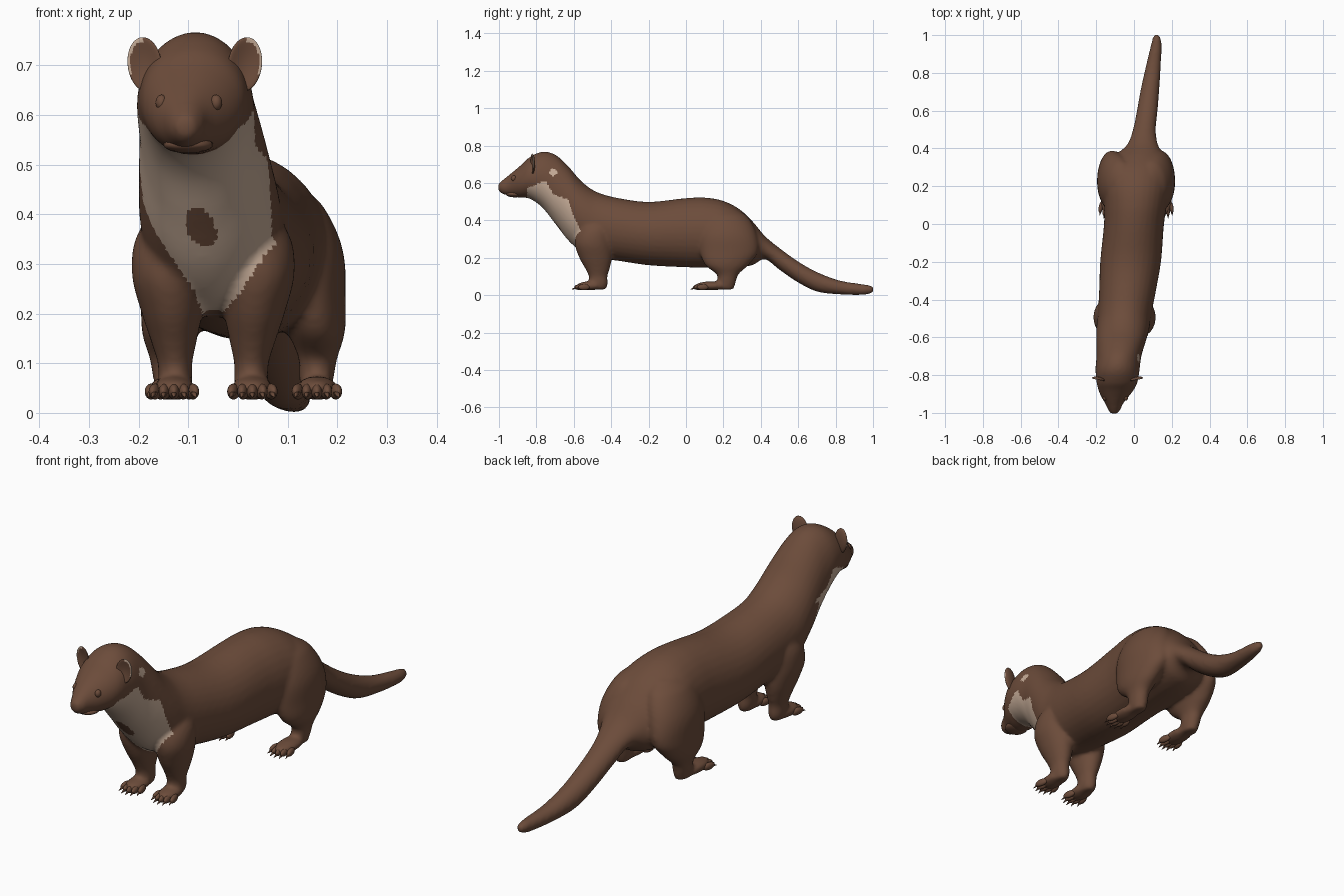
import bpy, bmesh, math
from mathutils import Matrix, Vector

if "Cube" in bpy.data.objects:
    bpy.data.objects.remove(bpy.data.objects["Cube"])


def material(name, rgb):
    m = bpy.data.materials.new(name)
    m.diffuse_color = (*rgb, 1)
    m.use_nodes = True
    m.node_tree.nodes["Principled BSDF"].inputs["Base Color"].default_value = m.diffuse_color
    return m


BROWN = material("brown fur", (0.15, 0.072, 0.043))
CREAM = material("cream fur", (0.56, 0.41, 0.31))


def resample(table, steps=5):
    """Smooth cubic curve through table rows; the first column is the parameter."""
    def slope(i, k):
        a, b = table[max(i - 1, 0)], table[min(i + 1, len(table) - 1)]
        return (b[k] - a[k]) / (b[0] - a[0])
    rows = []
    for i in range(len(table) - 1):
        p, q = table[i], table[i + 1]
        h = q[0] - p[0]
        for s in range(steps):
            t = s / steps
            row = [p[0] + h * t]
            for k in range(1, len(p)):
                row.append((2*t**3 - 3*t**2 + 1) * p[k] + (t**3 - 2*t**2 + t) * h * slope(i, k)
                           + (3*t**2 - 2*t**3) * q[k] + (t**3 - t**2) * h * slope(i + 1, k))
            rows.append(row)
    rows.append(list(table[-1]))
    return rows


def loft(bm, rings):
    """Closed skin over rings of points."""
    loops = [[bm.verts.new(p) for p in r] for r in rings]
    n = len(loops[0])
    faces = [bm.faces.new(loops[0]), bm.faces.new(loops[-1])]
    for a, b in zip(loops, loops[1:]):
        for i in range(n):
            faces.append(bm.faces.new((a[i], a[(i + 1) % n], b[(i + 1) % n], b[i])))
    bmesh.ops.recalc_face_normals(bm, faces=faces)


def ellipsoid(bm, centre, radii, rot=Matrix()):
    m = Matrix.Translation(centre) @ rot @ Matrix.Diagonal((*radii, 1))
    return bmesh.ops.create_uvsphere(bm, u_segments=20, v_segments=12, radius=1, matrix=m)["verts"]


def finish(bm, name):
    me = bpy.data.meshes.new(name)
    bm.to_mesh(me)
    bm.free()
    me.materials.append(BROWN)
    me.materials.append(CREAM)
    me.shade_smooth()
    ob = bpy.data.objects.new(name, me)
    bpy.context.collection.objects.link(ob)
    return ob


ANGLES = [2 * math.pi * i / 32 for i in range(32)]

# Trunk from nose to tail tip: y, centre x, half width, top z, bottom z
trunk = [
    (-1.004, -.105, .018, .597, .560), (-.985, -.105, .032, .612, .543),
    (-.95, -.105, .048, .640, .532), (-.92, -.102, .069, .664, .526),
    (-.88, -.095, .093, .698, .520), (-.84, -.09, .108, .735, .518),
    (-.77, -.087, .117, .767, .470), (-.70, -.08, .119, .752, .383),
    (-.63, -.07, .130, .690, .293), (-.56, -.06, .140, .610, .233),
    (-.48, -.05, .142, .553, .200), (-.36, -.035, .150, .519, .183),
    (-.20, -.018, .161, .499, .160), (0, 0, .159, .519, .149),
    (.10, .008, .166, .522, .147), (.20, .013, .175, .504, .147),
    (.29, .02, .166, .457, .150), (.36, .03, .130, .390, .162),
    (.42, .045, .082, .318, .193), (.50, .055, .061, .252, .135),
    (.60, .07, .055, .180, .067), (.70, .083, .050, .124, .019),
    (.82, .10, .041, .079, .004), (.95, .118, .028, .058, .001),
    (.99, .12, .019, .051, .010), (1.004, .12, .010, .042, .020)]
# Legs: z, sideways offset from the axis, y, half width, half depth
front_leg = [
    (.43, .055, -.47, .04, .05), (.36, .075, -.485, .078, .09), (.28, .087, -.495, .077, .10),
    (.20, .083, -.483, .061, .088), (.14, .079, -.473, .045, .065),
    (.10, .077, -.470, .035, .050), (.06, .076, -.468, .034, .050), (.03, .076, -.468, .025, .04)]
hind_leg = [
    (.46, .06, .20, .05, .07), (.42, .08, .21, .078, .12), (.33, .112, .222, .088, .155),
    (.23, .133, .23, .073, .155), (.16, .147, .218, .057, .115), (.11, .15, .222, .039, .058),
    (.07, .147, .217, .035, .050), (.03, .145, .212, .028, .042)]
# leg table, axis x, palm y, palm half length, toe y
LEGS = [(front_leg, -.05, -.515, .072, -.565), (hind_leg, .011, .135, .09, .07)]

body = bmesh.new()
loft(body, [[(cx + w * math.cos(a), y, (t + b) / 2 + (t - b) / 2 * math.sin(a)) for a in ANGLES]
            for y, cx, w, t, b in resample(trunk)])
toes, claws = bmesh.new(), bmesh.new()
for table, axis, palm_y, palm_l, toe_y in LEGS:
    for side in (-1, 1):
        loft(body, [[(axis + side * o + rx * math.cos(a), y + ry * math.sin(a), z) for a in ANGLES]
                    for z, o, y, rx, ry in resample(table)])
        fx = axis + side * (table[-1][1] + .003)
        ellipsoid(body, (fx, palm_y, .05), (.043, palm_l, .024))
        # Five toes with claws, fanned and stepped back at the sides
        for i in range(-2, 3):
            ty = toe_y + .005 * i * i
            turn = Matrix.Rotation(.1 * i, 4, 'Z')
            ellipsoid(toes, (fx + i * .019, ty, .043), (.0115, .032, .016), turn)
            m = (Matrix.Translation((fx + i * .0212, ty - .033, .036)) @ turn
                 @ Matrix.Rotation(math.radians(108), 4, 'X'))
            bmesh.ops.create_cone(claws, cap_ends=True, segments=8, radius1=.007, radius2=.001,
                                  depth=.026, matrix=m)
finish(toes, "toes")
finish(claws, "claws")

# Fuse trunk and legs into one smooth skin
skin = finish(body, "body")
rm = skin.modifiers.new("fuse", 'REMESH')
rm.mode, rm.voxel_size = 'VOXEL', .009
sm = skin.modifiers.new("soften", 'SMOOTH')
sm.factor, sm.iterations = .5, 7
fused = bpy.data.meshes.new_from_object(skin.evaluated_get(bpy.context.evaluated_depsgraph_get()))
skin.modifiers.clear()
skin.data = fused
fused.materials.clear()
fused.materials.append(BROWN)
fused.materials.append(CREAM)
fused.shade_smooth()


def lookup(table, z):
    for a, b in zip(table, table[1:]):
        if a[0] <= z <= b[0]:
            t = (z - a[0]) / (b[0] - a[0])
            return [p + (q - p) * t for p, q in zip(a, b)]


# Throat bib: z, left x, right x, rearmost y
bib = [(.20, -.07, -.03, -.5), (.25, -.09, .01, -.52), (.30, -.125, .04, -.55),
       (.36, -.165, .095, -.57), (.42, -.19, .08, -.60), (.51, -.20, .07, -.63),
       (.54, -.20, .06, -.71), (.61, -.21, .05, -.75)]


def is_cream(c, n):
    if c.x > 0 and math.hypot(c.y + .71, c.z - .657) < .02:      # spot behind the ear
        return True
    row = lookup(bib, c.z)
    if not row or n.y > .25 or c.y < -.85 or c.z > .567 + (c.y + .86) * .42:
        return False
    if math.hypot((c.x + .075 + (c.z - .375) * .25) / .03, (c.z - .375) / .04) < 1:  # brown chest spot
        return False
    return row[1] < c.x < row[2] and c.y < row[3]


for p in fused.polygons:
    p.material_index = int(is_cream(p.center, p.normal))

# Ears: cupped discs with a pale outer rim
for side, name in ((-1, "left_ear"), (1, "right_ear")):
    bm = bmesh.new()
    bmesh.ops.create_uvsphere(bm, u_segments=32, v_segments=20, radius=1)
    for f in bm.faces:
        c = f.calc_center_median()
        if c.y < .1 and c.x * side > -.1 and c.z > -.25 and math.hypot(c.x, c.z) > .82:
            f.material_index = 1
    for v in bm.verts:
        x, y, z = v.co
        dent = .017 * (1 - x * x - z * z) if y < 0 else 0
        v.co = (x * .035, y * .013 + dent, z * .055)
    m = (Matrix.Translation((-.087 + side * .101, -.822, .702))
         @ Matrix.Rotation(side * .12, 4, 'Y') @ Matrix.Rotation(side * .2, 4, 'Z'))
    bmesh.ops.transform(bm, matrix=m, verts=bm.verts)
    finish(bm, name)

# Eyes
for side, name in ((-1, "left_eye"), (1, "right_eye")):
    bm = bmesh.new()
    ellipsoid(bm, (-.099 + side * .055, -.921, .625), (.012, .014, .016))
    finish(bm, name)

# Nose pad
bm = bmesh.new()
ellipsoid(bm, (-.105, -.984, .580), (.025, .015, .014))
finish(bm, "nose")

# Lower jaw
bm = bmesh.new()
ellipsoid(bm, (-.1, -.915, .540), (.05, .048, .017))
finish(bm, "jaw")
